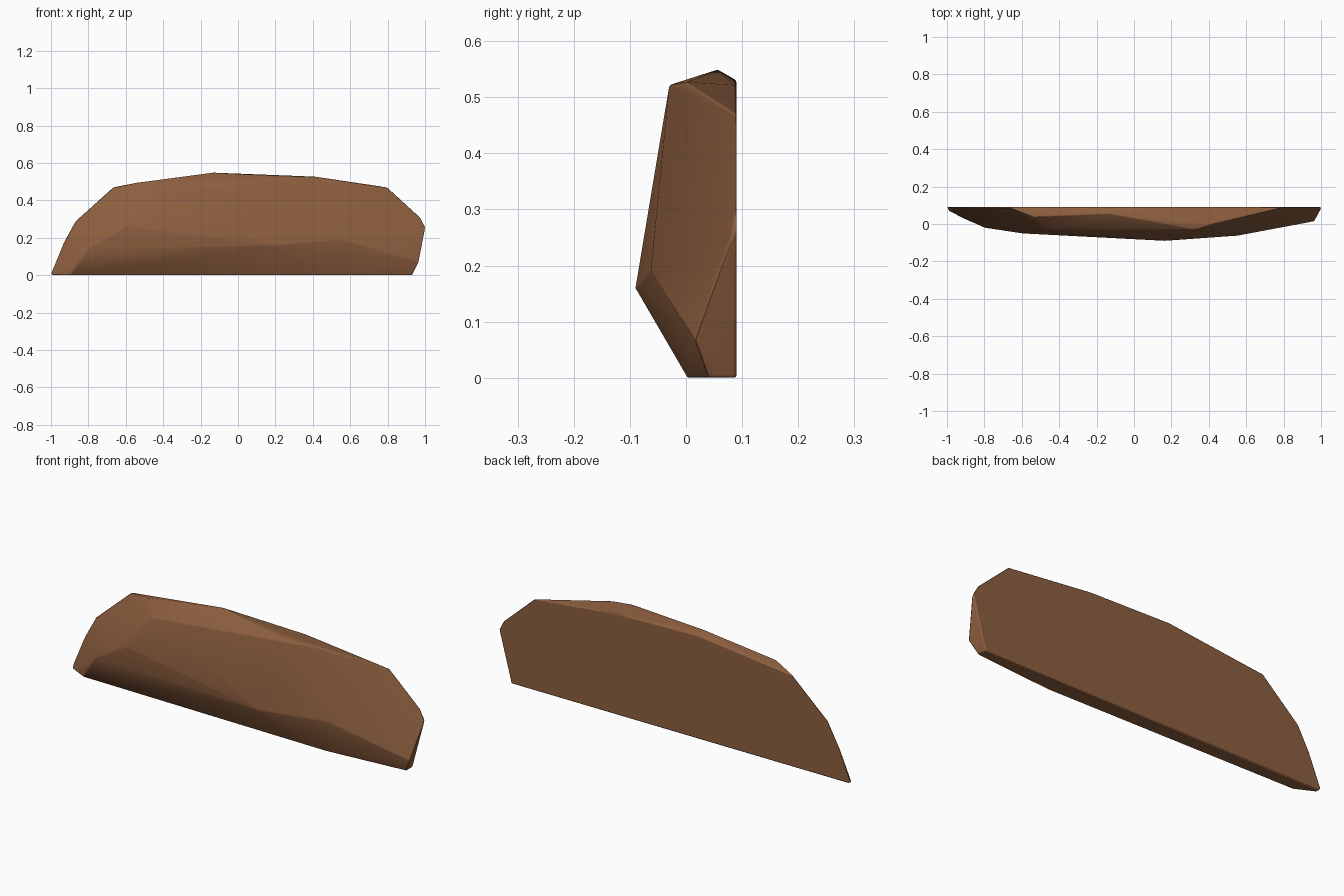
import bpy, bmesh, math

if "Cube" in bpy.data.objects:
    bpy.data.objects.remove(bpy.data.objects["Cube"])

# Flat-backed rock slab: convex hull of its corner points
BACK = 0.09
back_outline = [(-1.0, 0.01), (-0.985, 0.0), (-0.93, 0.18), (-0.87, 0.29), (-0.67, 0.47),
                (-0.13, 0.53), (0.33, 0.52), (0.80, 0.47), (0.975, 0.31), (1.0, 0.26), (0.93, 0.0)]
front_points = [
    (-0.54, 0.04, 0.495), (-0.13, 0.055, 0.55), (0.42, 0.0, 0.527),   # top rim
    (-0.47, -0.03, 0.44), (0.33, -0.03, 0.522),                       # upper front edge
    (-0.60, -0.05, 0.26), (-0.80, -0.02, 0.14), (0.17, -0.09, 0.16),  # front fold
    (0.55, -0.063, 0.19),
    (0.965, 0.015, 0.07), (1.0, 0.08, 0.25),                          # right end
    (-0.90, 0.025, 0.0), (-0.99, 0.07, 0.0), (0.5, 0.003, 0.0), (0.93, 0.04, 0.0),  # foot
]

bm = bmesh.new()
for x, z in back_outline:
    bm.verts.new((x, BACK, z))
for p in front_points:
    bm.verts.new(p)
hull = bmesh.ops.convex_hull(bm, input=bm.verts[:])
bmesh.ops.delete(bm, geom=[v for v in bm.verts if not v.link_faces], context='VERTS')
bmesh.ops.dissolve_limit(bm, angle_limit=math.radians(2), verts=bm.verts[:], edges=bm.edges[:])
bmesh.ops.recalc_face_normals(bm, faces=bm.faces[:])
mesh = bpy.data.meshes.new("rock_slab")
bm.to_mesh(mesh)
bm.free()

rock = bpy.data.objects.new("rock_slab", mesh)
bpy.context.collection.objects.link(rock)
mat = bpy.data.materials.new("brown rock")
mat.diffuse_color = (0.27, 0.115, 0.05, 1)
mat.use_nodes = True
mat.node_tree.nodes["Principled BSDF"].inputs["Base Color"].default_value = mat.diffuse_color
mesh.materials.append(mat)

# Worn edges
bevel = rock.modifiers.new("worn_edges", 'BEVEL')
bevel.width = 0.006
bevel.segments = 2
bevel.limit_method = 'ANGLE'
bevel.angle_limit = math.radians(25)

bpy.context.view_layer.objects.active = rock
rock.select_set(True)
bpy.ops.object.shade_smooth_by_angle(angle=math.radians(35))
